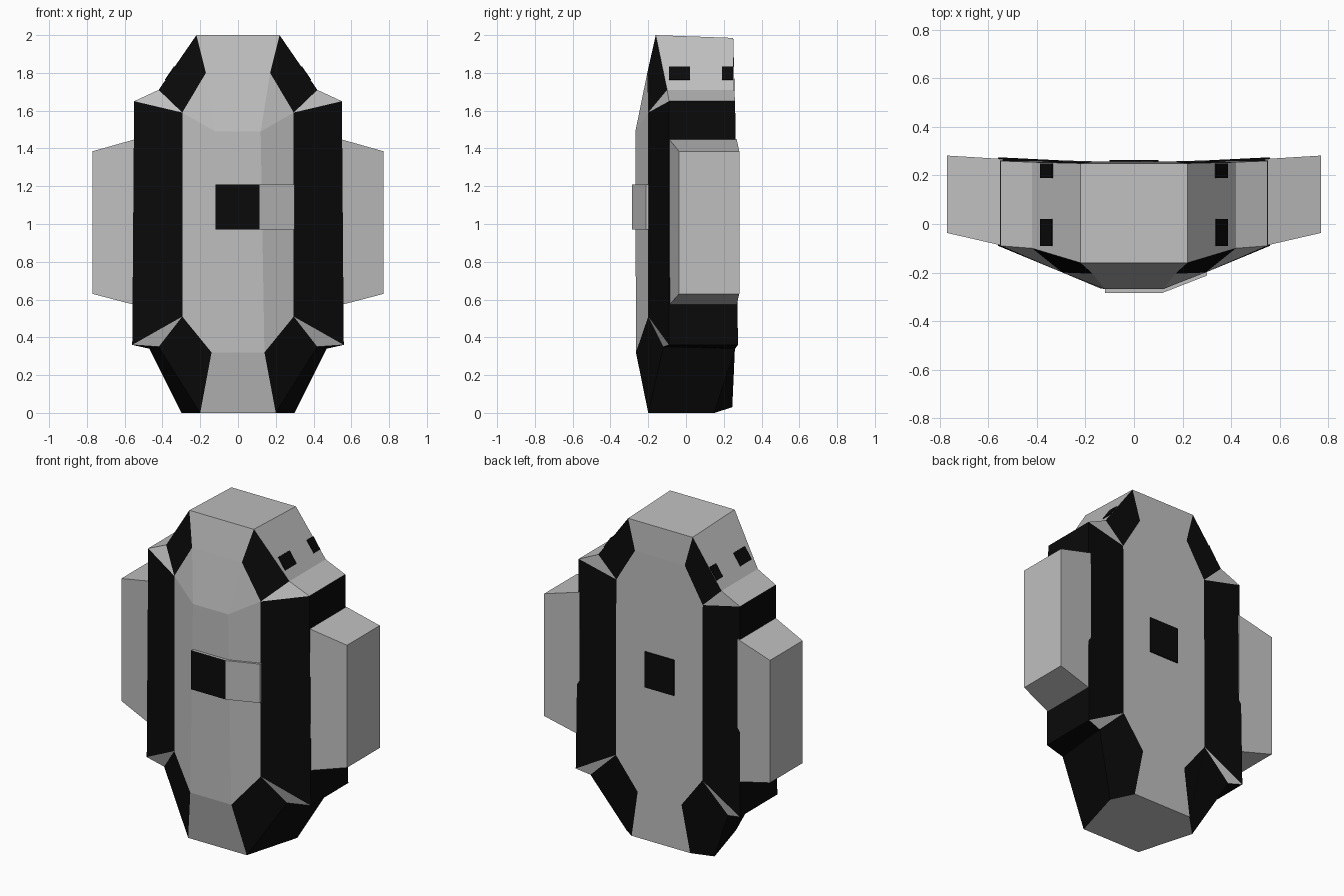
import bpy, bmesh
from mathutils import Vector

if "Cube" in bpy.data.objects:
    bpy.data.objects.remove(bpy.data.objects["Cube"])


def material(name, v):
    m = bpy.data.materials.new(name)
    m.diffuse_color = (v, v, v, 1)
    m.use_nodes = True
    m.node_tree.nodes["Principled BSDF"].inputs["Base Color"].default_value = m.diffuse_color
    return m


GREY = material("light grey", 0.52)
BLACK = material("black", 0.003)


def make(name, bm):
    bmesh.ops.recalc_face_normals(bm, faces=bm.faces)
    me = bpy.data.meshes.new(name)
    bm.to_mesh(me)
    bm.free()
    me.materials.append(GREY)
    me.materials.append(BLACK)
    ob = bpy.data.objects.new(name, me)
    bpy.context.collection.objects.link(ob)
    return ob


def prism(name, bottom, top, black=lambda f: False):
    """Solid between two matching polygons; faces coloured by a rule."""
    bm = bmesh.new()
    a = [bm.verts.new(p) for p in bottom]
    b = [bm.verts.new(p) for p in top]
    bm.faces.new(a)
    bm.faces.new(b)
    for i in range(len(a)):
        j = (i + 1) % len(a)
        bm.faces.new((a[i], a[j], b[j], b[i]))
    bmesh.ops.recalc_face_normals(bm, faces=bm.faces)
    for f in bm.faces:
        f.material_index = int(black(f))
    return make(name, bm)


# Body: half outlines running from top to bottom, as (x, y, z)
RINGS = {
    # front outline
    "M": [(.22, -.16, 2), (.42, -.10, 1.71), (.55, -.09, 1.65),
          (.56, -.09, .36), (.42, -.12, .35), (.2, -.2, 0)],
    # raised front panel
    "I": [(.17, -.205, 1.8), (.295, -.2, 1.59), (.295, -.2, .51), (.14, -.265, .32)],
    # front ridge
    "C": [(.12, -.268, 1.49)],
    # back outline
    "O": [(.22, .25, 1.985), (.42, .255, 1.71), (.55, .26, 1.65),
          (.56, .275, .36), (.47, .26, .34), (.3, .15, 0)],
    # back panel
    "B": [(.17, .255, 1.8), (.295, .258, 1.59), (.295, .262, .51),
          (.15, .258, .32), (.2, .245, .03)],
}
bm = bmesh.new()
V = {}
for ring, pts in RINGS.items():
    for i, (x, y, z) in enumerate(pts):
        for s in (1, -1):
            V[ring + str(i), s] = bm.verts.new((s * x, y, z))


def sides(names, black=0):
    for s in (1, -1):
        bm.faces.new([V[n, s] for n in names.split()]).material_index = black


def across(names):
    n = names.split()
    bm.faces.new([V[k, 1] for k in n] + [V[k, -1] for k in reversed(n)])


# corner facets and long side panels, front and back
for r, p in (("M", "I"), ("O", "B")):
    sides(f"{r}0 {r}1 {p}1 {p}0", 1)
    sides(f"{r}1 {r}2 {p}1")
    sides(f"{r}2 {r}3 {p}2 {p}1", 1)
    sides(f"{r}3 {r}4 {p}2")
sides("M4 M5 I3 I2", 1)
sides("O4 O5 B4 B3 B2", 1)
# rim between the front and back outlines: lower part and flanks black
for i in range(5):
    sides(f"M{i} M{i+1} O{i+1} O{i}", int(i >= 2))
# centre panels
sides("I0 I1 C0")
sides("C0 I1 I2 I3")
for strip in ("M0 I0", "I0 C0", "C0 I3", "I3 M5", "M5 O5 B4", "M0 O0", "O0 B0", "B0 B1 B2 B3 B4"):
    across(strip)
make("body", bm)


# Side pods, tapering outward
def pod_end(x, y0, y1, z0, z1):
    return [(x, y0, z0), (x, y1, z0), (x, y1, z1), (x, y0, z1)]


for s, side in ((1, "right"), (-1, "left")):
    prism(side + "_pod", pod_end(s * .54, -.09, .268, .57, 1.45),
          pod_end(s * .77, -.037, .282, .63, 1.385))

# Raised block on the chest with a black front
block = [(-.12, -.285), (.115, -.285), (.3, -.213), (.3, -.17), (-.12, -.17)]
prism("front_block", [(x, y, .97) for x, y in block], [(x, y, 1.21) for x, y in block],
      lambda f: f.normal.y < -.99)

# Thin black square on the back
square = [(-.1, .98), (.1, .98), (.1, 1.2), (-.1, 1.2)]
prism("back_square", [(x, .257, z) for x, z in square],
      [(x, .264, z) for x, z in square], lambda f: True)

# Thin black marks on the upper slopes
for s in (1, -1):
    hi, lo = Vector((s * .22, 0, 2)), Vector((s * .42, 0, 1.71))
    out = Vector((s * .29, 0, .2)).normalized() * .004
    for y0, y1 in ((-.09, .02), (.19, .25)):
        quad = [hi.lerp(lo, t) + Vector((0, y, 0))
                for t, y in ((.58, y0), (.58, y1), (.82, y1), (.82, y0))]
        prism("slope_mark", [p - out for p in quad], [p + out for p in quad], lambda f: True)
